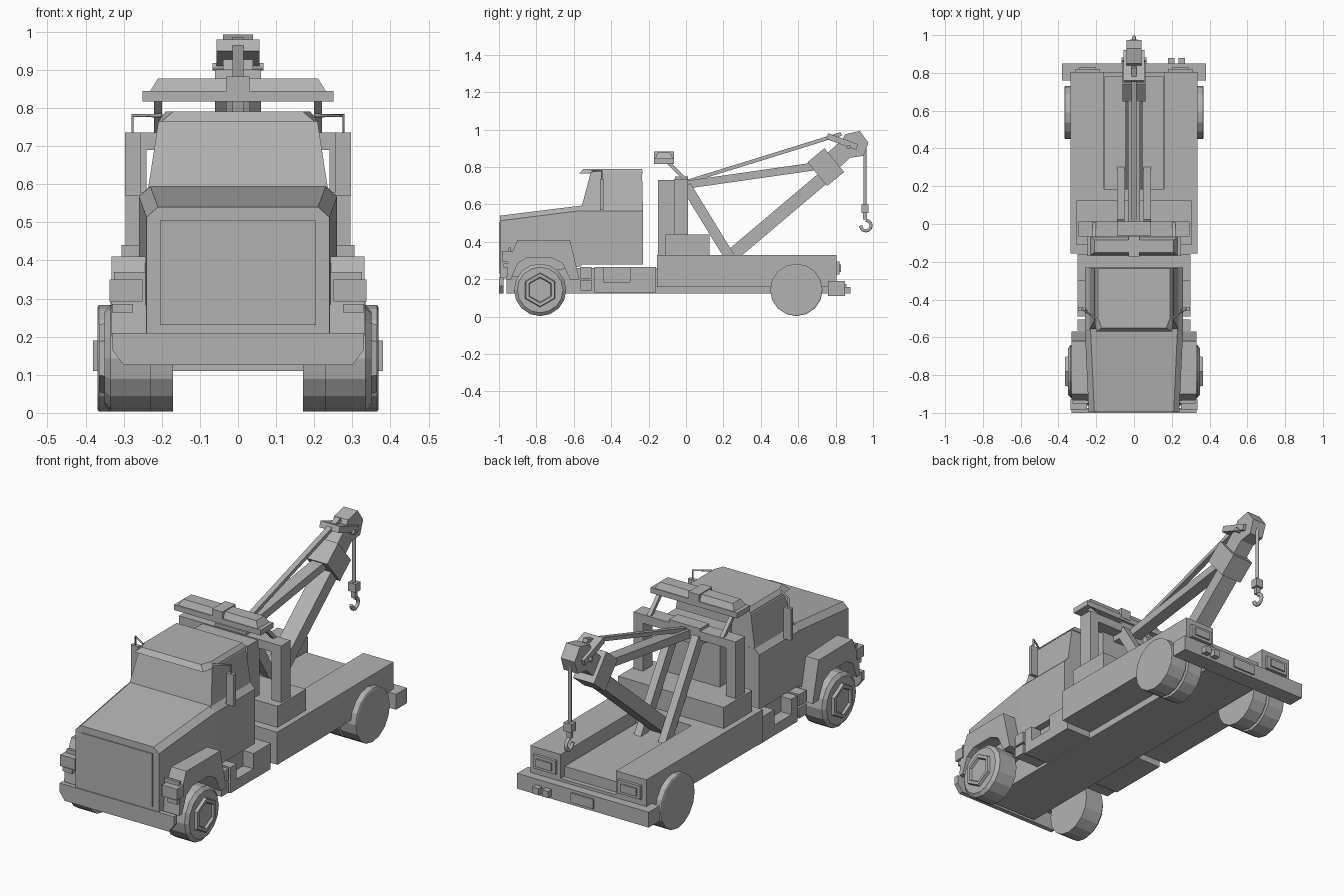
import bpy, bmesh, math
from mathutils import Vector

default = bpy.data.objects.get("Cube")
if default:
    bpy.data.objects.remove(default)

paint = bpy.data.materials.new("plain grey")
paint.use_nodes = True
GREY = (0.45, 0.45, 0.45, 1)
paint.diffuse_color = GREY
paint.node_tree.nodes["Principled BSDF"].inputs["Base Color"].default_value = GREY


def finish(name, bm):
    bmesh.ops.recalc_face_normals(bm, faces=bm.faces)
    mesh = bpy.data.meshes.new(name)
    bm.to_mesh(mesh)
    bm.free()
    mesh.materials.append(paint)
    obj = bpy.data.objects.new(name, mesh)
    bpy.context.collection.objects.link(obj)
    return obj


def loft(name, rings):
    """Skin a closed solid through rings with equal point counts."""
    bm = bmesh.new()
    rows = [[bm.verts.new(p) for p in ring] for ring in rings]
    count = len(rows[0])
    for low, high in zip(rows, rows[1:]):
        for i in range(count):
            j = (i + 1) % count
            bm.faces.new((low[i], low[j], high[j], high[i]))
    bm.faces.new(rows[0])
    bm.faces.new(rows[-1])
    return finish(name, bm)


def box(name, x0, x1, y0, y1, z0, z1):
    return loft(name, [[(x0, y0, z), (x1, y0, z), (x1, y1, z), (x0, y1, z)] for z in (z0, z1)])


def side_prism(name, profile, x0, x1):
    """Extrude a (y, z) outline across x."""
    return loft(name, [[(x, y, z) for y, z in profile] for x in (x0, x1)])


def tiers(name, levels):
    """Stack rectangles given as (half width, back, front, height)."""
    return loft(name, [[(-w, f, z), (w, f, z), (w, b, z), (-w, b, z)] for w, b, f, z in levels])


def beam(name, start, end, thick, x0, x1):
    """Straight bar in the side plane between two (y, z) points."""
    a, b = Vector(start), Vector(end)
    side = (b - a).orthogonal().normalized() * thick / 2
    return side_prism(name, [a + side, b + side, b - side, a - side], x0, x1)


def tube(name, points, radius, sides=6):
    curve = bpy.data.curves.new(name, "CURVE")
    curve.dimensions = "3D"
    curve.bevel_depth = radius
    curve.bevel_resolution = max(0, sides // 2 - 2)
    curve.use_fill_caps = True
    line = curve.splines.new("POLY")
    line.points.add(len(points) - 1)
    for p, co in zip(line.points, points):
        p.co = (*co, 1)
    curve.materials.append(paint)
    obj = bpy.data.objects.new(name, curve)
    bpy.context.collection.objects.link(obj)


def turned(name, y, z, steps, sides):
    """Wheel-like solid from (x, radius) steps."""
    turns = [math.tau * i / sides for i in range(sides)]
    return loft(name, [[(x, y + r * math.sin(t), z + r * math.cos(t)) for t in turns] for x, r in steps])


# Chassis and bumpers
box("chassis", -.155, .155, -.96, .78, .125, .26)
loft("front_bumper", [[(-.33, y, .21), (-.33, y, .165), (-.3, y, .125),
                       (.3, y, .125), (.33, y, .165), (.33, y, .21)] for y in (-1, -.975)])
box("rear_bumper", -.38, .38, .76, .85, .11, .19)
box("rear_plate", -.065, .065, .85, .858, .125, .175)
for i, x in enumerate((.18, .235)):
    box(f"hitch_socket_{i}", x, x + .035, .85, .88, .125, .16)

# Hood, cab and roof
hood = loft("hood", [[(-w, y, low), (-w, y, edge), (.03 - w, y, edge + .027),
                      (w - .03, y, edge + .027), (w, y, edge), (w, y, low)]
                     for y, w, low, edge in ((-.995, .24, .2, .513), (-.56, .26, .27, .567))])
box("grille_plate", -.205, .205, -1, -.99, .23, .505)
tiers("cab_body", [(.26, -.23, -.56, .28), (.26, -.23, -.56, .565), (.235, -.23, -.565, .592)])
tiers("cab_windows", [(.24, -.23, -.565, .56), (.208, -.235, -.51, .77)])
loft("roof", [[(-w, back, z), (-w, -.5, z), (-nose, front, z), (nose, front, z), (w, -.5, z), (w, back, z)]
              for w, nose, back, front, z in ((.21, .2, -.23, -.57, .765), (.19, .17, -.235, -.55, .79))])

# Parts on both flanks
ARCH = [(-.96, .2), (-.95, .3), (-.9, .41), (-.62, .41), (-.57, .2),
        (-.62, .2), (-.66, .285), (-.72, .315), (-.85, .315), (-.9, .285), (-.935, .2)]
for s, tag in ((1, "left"), (-1, "right")):
    side_prism(f"fender_{tag}", ARCH, s * .22, s * .332)
    box(f"headlight_{tag}", s * .25, s * .337, -.985, -.93, .292, .35)
    box(f"turn_signal_{tag}", s * .275, s * .33, -.975, -.93, .263, .285)
    box(f"lamp_panel_{tag}", s * .22, s * .325, -.95, -.935, .2, .37)

    # Wheels: single front with recessed six-sided hub, paired rear
    turned(f"front_wheel_{tag}", -.78, .143,
           [(s * x, r) for x, r in ((.228, .14), (.335, .14), (.35, .122))], 16)
    turned(f"front_hub_{tag}", -.78, .143,
           [(s * x, r) for x, r in ((.34, .095), (.365, .088), (.365, .07), (.353, .065))], 6)
    turned(f"rear_wheel_{tag}", .59, .143,
           [(s * x, r) for x, r in ((.17, .14), (.255, .14), (.255, .12), (.27, .12),
                                    (.27, .14), (.365, .14), (.368, .135))], 16)

    # Side tank with a step notch, and small boxes ahead of it
    box(f"tank_base_{tag}", s * .15, s * .3, -.49, -.16, .13, .185)
    box(f"tank_core_{tag}", s * .15, s * .24, -.49, -.16, .185, .265)
    box(f"tank_front_{tag}", s * .24, s * .3, -.49, -.44, .185, .265)
    box(f"tank_back_{tag}", s * .24, s * .3, -.3, -.16, .185, .265)
    box(f"battery_low_{tag}", s * .15, s * .3, -.565, -.505, .14, .195)
    box(f"battery_top_{tag}", s * .15, s * .3, -.565, -.505, .205, .265)

    # Mirror and its bracket
    box(f"mirror_{tag}", s * .256, s * .297, -.46, -.44, .57, .735)
    tube(f"mirror_bracket_{tag}", [(s * x, y, z) for x, y, z in (
        (.2, -.5, .78), (.277, -.45, .78), (.277, -.45, .575), (.235, -.46, .575))], .005, 4)

    # Bed sides, tail lamps and mast post
    box(f"bed_side_{tag}", s * .16, s * .335, -.155, .805, .16, .33)
    box(f"tail_lamp_{tag}", s * .18, s * .31, .8, .82, .225, .295)
    box(f"tail_lamp_lens_{tag}", s * .2, s * .29, .82, .828, .24, .28)
    box(f"mast_post_{tag}", s * .24, s * .295, -.065, .012, .43, .735)
    beam(f"light_bar_leg_{tag}", (-.1, .83), (.005, .725), .018, s * .2, s * .22)
    beam(f"mast_strut_{tag}", (.0, .7), (.3, .21), .055, s * .05, s * .09)

# Bed centre, winch cabinet and mast
box("bed_front", -.16, .16, -.155, .185, .16, .33)
box("bed_floor", -.16, .16, .185, .805, .16, .205)
box("mast_base", -.305, .305, -.11, .125, .33, .44)
box("winch_cabinet", -.16, .16, -.15, -.05, .33, .73)
box("mast_beam", -.295, .295, -.065, .012, .69, .735)
box("mast_bracket", -.09, .09, -.06, .012, .66, .75)

# Warning light bar
tiers("light_bar_base", [(.25, -.065, -.17, .817), (.25, -.065, -.17, .845)])
tiers("light_bar_lens", [(.23, -.07, -.165, .845), (.21, -.085, -.15, .877)])
box("light_bar_centre", -.03, .03, -.172, -.063, .83, .882)

# Boom, collar, stays and head
beam("boom", (.2, .29), (.75, .755), .07, -.045, .045)
beam("boom_collar", (.702, .762), (.793, .837), .165, -.06, .06)
beam("boom_extension", (.77, .82), (.87, .91), .1, -.04, .04)
beam("upper_stay", (.0, .72), (.83, .977), .02, -.014, .014)
beam("middle_stay", (.0, .705), (.7, .805), .042, -.032, .032)
side_prism("boom_head", [(.82, .91), (.85, .975), (.93, .993), (.975, .93),
                         (.95, .86), (.88, .85)], -.04, .04)
beam("head_bracket", (.755, .965), (.915, .907), .032, -.056, .056)
tube("head_pin", [(-.067, .87, .908), (.067, .87, .908)], .012)

# Cable, pulley block and hook
tube("cable", [(0, .957, .9), (0, .957, .59)], .01)
box("hook_block", -.022, .022, .938, .977, .555, .6)
box("hook_shank", -.012, .012, .947, .967, .52, .56)
turns = [math.radians(a) for a in range(90, -181, -30)]
tube("hook", [(0, .962 + .028 * math.cos(t), .487 + .028 * math.sin(t)) for t in turns], .01)
